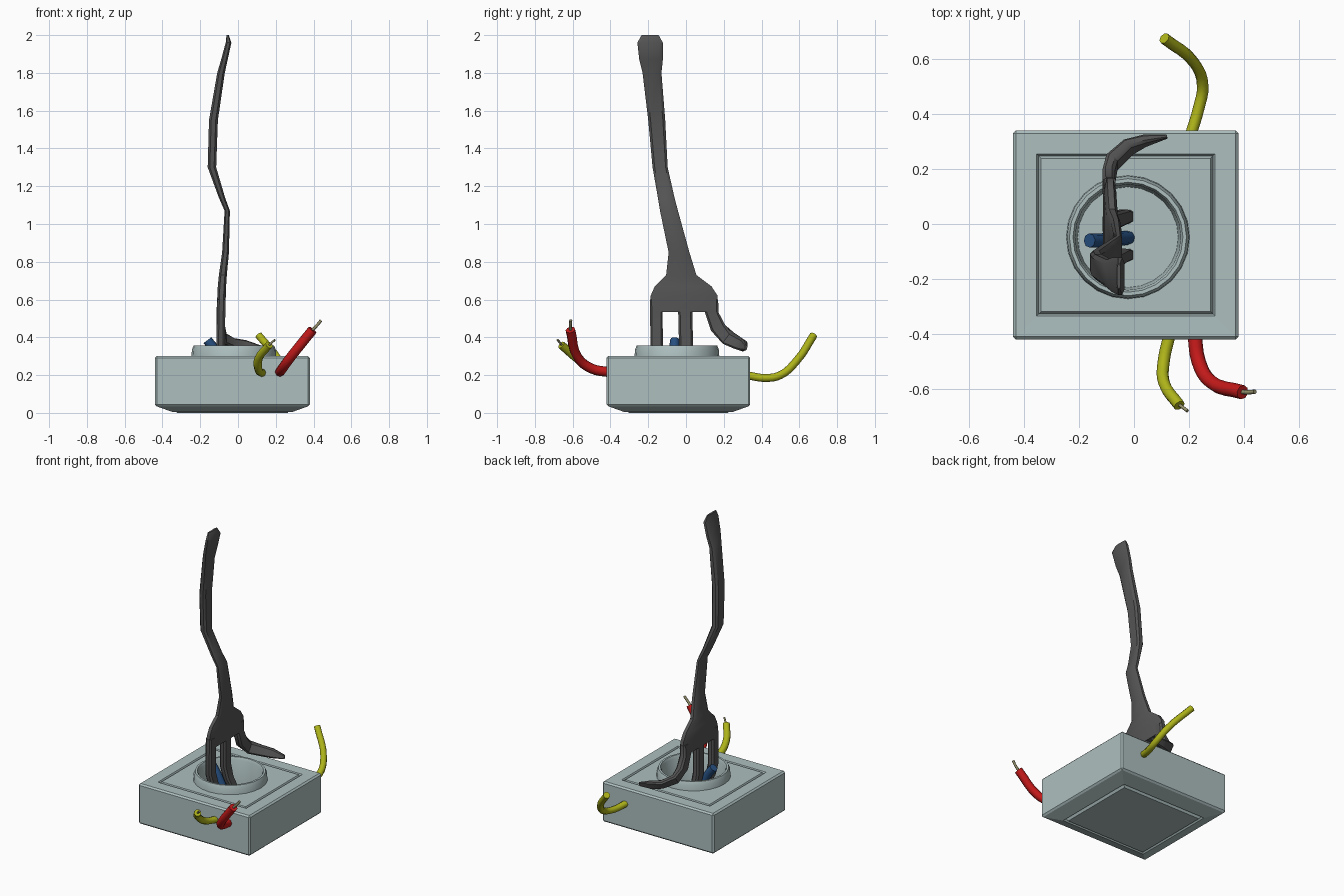
import bpy, bmesh
from math import cos, sin, pi, radians
from mathutils import Vector, Matrix

if "Cube" in bpy.data.objects:
    bpy.data.objects.remove(bpy.data.objects["Cube"])


def material(name, rgb):
    m = bpy.data.materials.new(name)
    m.diffuse_color = (*rgb, 1)
    m.use_nodes = True
    m.node_tree.nodes["Principled BSDF"].inputs["Base Color"].default_value = m.diffuse_color
    return m


SHELL = material("pale_teal_grey", (0.42, 0.52, 0.52))
STEEL = material("dark_steel", (0.09, 0.09, 0.09))
YELLOW = material("yellow_green", (0.42, 0.45, 0.01))
RED = material("red", (0.55, 0.01, 0.01))
BLUE = material("blue", (0.02, 0.08, 0.22))
COPPER = material("bare_wire", (0.3, 0.28, 0.15))


def smooth(obj, angle=35):
    bpy.ops.object.select_all(action='DESELECT')
    obj.select_set(True)
    bpy.context.view_layer.objects.active = obj
    bpy.ops.object.shade_smooth_by_angle(angle=radians(angle))


def make(name, bm, mat):
    bmesh.ops.recalc_face_normals(bm, faces=bm.faces)
    me = bpy.data.meshes.new(name)
    bm.to_mesh(me)
    bm.free()
    me.materials.append(mat)
    obj = bpy.data.objects.new(name, me)
    bpy.context.collection.objects.link(obj)
    return obj


def skin(bm, rings):
    """Join matching rings of points into a capped tube."""
    loops = [[bm.verts.new(p) for p in r] for r in rings]
    n = len(loops[0])
    for a, b in zip(loops, loops[1:]):
        for i in range(n):
            j = (i + 1) % n
            bm.faces.new((a[i], a[j], b[j], b[i]))
    bm.faces.new(loops[0])
    bm.faces.new(loops[-1])


# chamfered flat-bar section shared by the fork handle and tines
BAR = [(-.5, -.25), (-.36, -.5), (.36, -.5), (.5, -.25),
       (.5, .25), (.36, .5), (-.36, .5), (-.5, .25)]


def bar(bm, stations):
    """Stations: centre, width vector, thickness vector."""
    skin(bm, [[Vector(c) + Vector(w) * u + Vector(t) * v for u, v in BAR]
              for c, w, t in stations])


def upright_bar(bm, rows):
    """Rows: x, y, z, width along y, thickness along x."""
    bar(bm, [((x, y, z), (0, w, 0), (t, 0, 0)) for x, y, z, w, t in rows])


def wire(name, points, radius, mat):
    cu = bpy.data.curves.new(name, 'CURVE')
    cu.dimensions = '3D'
    cu.bevel_depth = radius
    cu.bevel_resolution = 2
    cu.resolution_u = 4
    cu.use_fill_caps = True
    sp = cu.splines.new('BEZIER')
    sp.bezier_points.add(len(points) - 1)
    for bp, p in zip(sp.bezier_points, points):
        bp.co = p
        bp.handle_left_type = bp.handle_right_type = 'AUTO'
    cu.materials.append(mat)
    obj = bpy.data.objects.new(name, cu)
    bpy.context.collection.objects.link(obj)
    bpy.ops.object.select_all(action='DESELECT')
    obj.select_set(True)
    bpy.context.view_layer.objects.active = obj
    bpy.ops.object.convert(target='MESH')
    smooth(bpy.context.view_layer.objects.active, 50)


# socket box with a grooved top panel and a stepped underside
bm = bmesh.new()
bmesh.ops.create_cube(bm, size=1, matrix=Matrix.Translation((-.03, -.04, .168))
                      @ Matrix.Diagonal((.82, .76, .267, 1)))
bmesh.ops.bevel(bm, geom=bm.edges[:], offset=.01, segments=1, affect='EDGES')
bm.normal_update()


def step(face, inset, z):
    bmesh.ops.inset_region(bm, faces=[face], thickness=inset, use_even_offset=True)
    for v in face.verts:
        v.co.z = z


top = max(bm.faces, key=lambda f: f.calc_center_median().z)
bottom = min(bm.faces, key=lambda f: f.calc_center_median().z)
for inset, z in ((.075, .301), (.008, .285), (.008, .301)):
    step(top, inset, z)
for inset, z in ((.085, .004), (.012, .015), (.01, 0)):
    step(bottom, inset, z)
box = make("socket_box", bm, SHELL)

# round hole for the cup
CX, CY = -.022, -.048
bm = bmesh.new()
bmesh.ops.create_cone(bm, cap_ends=True, segments=24, radius1=.203, radius2=.203,
                      depth=.4, matrix=Matrix.Translation((CX, CY, .33)))
cutter = make("hole_cutter", bm, SHELL)
cutter.hide_render = True
mod = box.modifiers.new("hole", 'BOOLEAN')
mod.operation = 'DIFFERENCE'
mod.solver = 'EXACT'
mod.object = cutter
bpy.ops.object.select_all(action='DESELECT')
box.select_set(True)
bpy.context.view_layer.objects.active = box
bpy.ops.object.modifier_apply(modifier="hole")
bpy.data.objects.remove(cutter)

# raised rim and recessed cup
bm = bmesh.new()
profile = [(.225, .29), (.222, .335), (.213, .357), (.2, .357), (.192, .34), (.183, .15)]
skin(bm, [[(CX + r * cos(i * pi / 12), CY + r * sin(i * pi / 12), z) for i in range(24)]
          for r, z in profile])
bm.faces.ensure_lookup_table()
outer_cap = min((f for f in bm.faces if len(f.verts) > 4),
                key=lambda f: -f.calc_area())
bmesh.ops.delete(bm, geom=[outer_cap], context='FACES_ONLY')
cup = make("socket_cup", bm, SHELL)
# the open shell must face up and outward
floor = max(cup.data.polygons, key=lambda p: len(p.vertices))
if floor.normal.z < 0:
    cup.data.flip_normals()
smooth(cup)

# fork: bent handle and head, then the tines
bm = bmesh.new()
upright_bar(bm, [
    (-.055, -.19, 2.0, .09, .012), (-.05, -.19, 1.96, .135, .03),
    (-.072, -.185, 1.87, .125, .035), (-.09, -.18, 1.8, .10, .04),
    (-.13, -.155, 1.55, .09, .047), (-.138, -.137, 1.3, .08, .045),
    (-.085, -.105, 1.14, .088, .033), (-.057, -.09, 1.07, .095, .028),
    (-.066, -.037, .85, .11, .036), (-.08, -.025, .73, .16, .042),
    (-.085, -.015, .67, .30, .044), (-.087, -.01, .62, .355, .045),
    (-.09, -.01, .535, .36, .045)])
upright_bar(bm, [(-.088, -.158, .6, .066, .043), (-.092, -.155, .36, .066, .046),
                 (-.08, -.14, .28, .06, .046), (-.04, -.115, .19, .05, .045),
                 (-.02, -.112, .14, .04, .04)])
upright_bar(bm, [(-.088, -.005, .6, .076, .043), (-.092, 0, .36, .074, .046),
                 (-.08, .01, .28, .066, .046), (-.04, .025, .19, .055, .045),
                 (-.02, .028, .14, .045, .04)])
bar(bm, [((-.088, .135, .6), (0, .07, 0), (.043, 0, 0)),
         ((-.092, .137, .53), (0, .072, 0), (.046, 0, 0)),
         ((-.092, .17, .45), (0, .075, .03), (.046, 0, 0)),
         ((-.08, .225, .395), (0, .045, .06), (.04, -.025, 0)),
         ((-.02, .28, .365), (-.01, .035, .055), (.025, -.03, .01)),
         ((.04, .303, .355), (0, .02, .055), (.01, -.03, .01)),
         ((.12, .318, .345), (0, .004, .025), (.003, -.012, 0))])
smooth(make("bent_fork", bm, STEEL))

# loose wires with bare ends
wire("rear_yellow_wire", [(.205, .32, .2), (.235, .42, .185), (.25, .5, .2),
                          (.22, .585, .275), (.11, .675, .41)], .021, YELLOW)
wire("front_yellow_wire", [(.13, -.40, .21), (.108, -.5, .23), (.11, -.58, .29),
                           (.165, -.66, .36)], .022, YELLOW)
wire("front_yellow_bare_end", [(.155, -.65, .35), (.195, -.68, .387)], .006, COPPER)
wire("red_wire", [(.22, -.40, .215), (.235, -.5, .235), (.275, -.57, .29),
                  (.395, -.612, .44)], .026, RED)
wire("red_bare_end", [(.385, -.61, .43), (.415, -.612, .46), (.44, -.61, .49)], .008, COPPER)
wire("blue_wire", [(-.02, -.05, .14), (-.075, -.055, .24), (-.12, -.06, .33),
                   (-.162, -.06, .385)], .026, BLUE)
